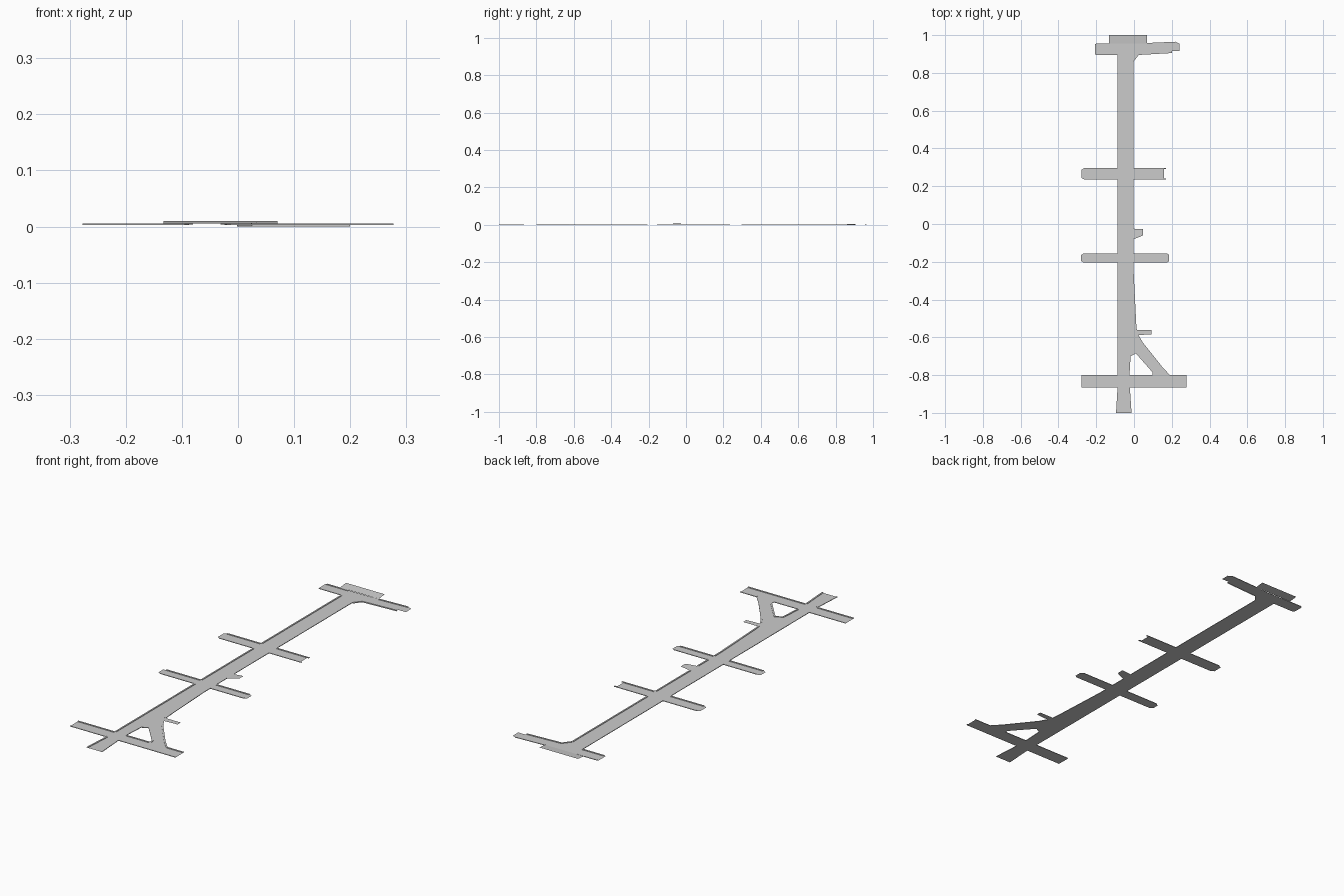
import bpy, bmesh
from mathutils import Vector

if "Cube" in bpy.data.objects:
    bpy.data.objects.remove(bpy.data.objects["Cube"])

Z = 0.0032       # road surface height
TOP = 0.0055     # kerb top height
KERB = 0.007     # kerb width
L, R = -0.087, -0.002   # edges of the long main road


def finish(name, bm):
    me = bpy.data.meshes.new(name)
    bm.to_mesh(me)
    bm.free()
    ob = bpy.data.objects.new(name, me)
    bpy.context.collection.objects.link(ob)
    return ob


def sheet(name, pts):
    """Flat road surface; points are (x, y) or (x, y, z)."""
    bm = bmesh.new()
    vs = [bm.verts.new((p[0], p[1], p[2] if len(p) > 2 else Z)) for p in pts]
    es = [bm.edges.new((vs[i], vs[(i + 1) % len(vs)])) for i in range(len(vs))]
    bmesh.ops.triangle_fill(bm, edges=es, use_beauty=True, normal=(0, 0, 1))
    for f in bm.faces:
        f.normal_update()
        if f.normal.z < 0:
            f.normal_flip()
    return finish(name, bm)


def kerb(name, pts, low=Z - 0.0004, side=1):
    """Raised strip along a road edge, road lying left of the path (side=1)."""
    bm = bmesh.new()
    P = [Vector(p) for p in pts]
    rows = []
    for i, p in enumerate(P):
        d = (P[min(i + 1, len(P) - 1)] - P[max(i - 1, 0)]).normalized()
        q = p + Vector((-d.y, d.x)) * KERB * side
        rows.append([bm.verts.new((p.x, p.y, low)), bm.verts.new((p.x, p.y, TOP)),
                     bm.verts.new((q.x, q.y, TOP)), bm.verts.new((q.x, q.y, Z))])
    for a, b in zip(rows, rows[1:]):
        for k in range(3):
            f = [a[k], b[k], b[k + 1], a[k + 1]]
            bm.faces.new(f if side > 0 else f[::-1])
    return finish(name, bm)


def arm(name, y0, y1, x_in, x_out, ch):
    """Side street with chamfered (or notched) open end and two kerbs."""
    s = 1 if x_out > x_in else -1
    xa = x_out if ch >= 0 else x_out + s * ch
    xb = x_out - s * ch if ch >= 0 else x_out
    e = abs(ch) * 0.6
    sheet(name, [(x_in, y0), (xb, y0), (xa, y0 + e), (xa, y1 - e), (xb, y1), (x_in, y1)])
    kerb(name + "_south_kerb", [(x_in, y0), (xb, y0)], side=s)
    kerb(name + "_north_kerb", [(x_in, y1), (xb, y1)], side=-s)


# Main road, in lower and upper lengths
sheet("main_road", [(L, -0.865), (-0.022, -0.865), (-0.024, -0.80), (-0.018, -0.70),
                    (0.010, -0.685), (0.045, -0.625), (0.024, -0.588), (0.015, -0.56),
                    (0.012, -0.53), (R, -0.25), (R, 0.86), (R, 0.955), (L, 0.955)])
sheet("south_end", [(-0.095, -1), (-0.013, -1), (-0.022, -0.865), (L, -0.865)])
kerb("south_end_west_kerb", [(L, -0.865), (-0.095, -1)])
kerb("south_end_east_kerb", [(-0.013, -1), (-0.022, -0.865)])

# Side streets
streets = [("lower_street", -0.865, -0.80, -0.277, 0.277, 0, 0),
           ("middle_street", -0.205, -0.155, -0.28, 0.185, 0.015, 0.013),
           ("upper_street", 0.235, 0.297, -0.277, 0.17, 0.015, -0.01)]
for n, y0, y1, xl, xr, cl, cr in streets:
    arm(n + "_west", y0, y1, L, xl, cl)
    if n != "lower_street":
        arm(n + "_east", y0, y1, R, xr, cr)
arm("top_street_west", 0.895, 0.955, L, -0.207, 0.007)

# Lower street east half, kerbed only clear of the slip road
sheet("lower_street_east", [(-0.022, -0.865), (0.277, -0.865), (0.277, -0.80), (-0.024, -0.80)])
kerb("lower_east_south_kerb", [(-0.022, -0.865), (0.277, -0.865)])
kerb("lower_east_north_kerb", [(0.277, -0.80), (0.19, -0.80)])
kerb("island_south_kerb", [(0.098, -0.80), (-0.024, -0.80)])

# Diagonal slip road around the triangular island
sheet("slip_road", [(0.010, -0.685), (0.098, -0.785), (0.098, -0.80), (0.19, -0.80),
                    (0.15, -0.757), (0.045, -0.625)])
kerb("slip_outer_kerb", [(0.19, -0.80), (0.15, -0.757), (0.045, -0.625), (0.024, -0.588)])
kerb("island_kerb", [(-0.024, -0.80), (-0.018, -0.70), (0.010, -0.685),
                     (0.098, -0.785), (0.098, -0.80)])

# Short driveways, the second one rising
sheet("lower_driveway", [(0.024, -0.588), (0.092, -0.584), (0.092, -0.56), (0.015, -0.56)])
sheet("rising_driveway", [(R, -0.08), (0.03, -0.068, 0.0065), (0.047, -0.06, 0.008),
                          (0.047, -0.027, 0.008), (R, -0.025)])

# Main road kerbs between the junctions
for i, (a, b) in enumerate([(0.895, 0.297), (0.235, -0.155), (-0.205, -0.80)]):
    kerb(f"west_kerb_{i}", [(L, a), (L, b)])
for i, (a, b) in enumerate([(-0.155, -0.08), (-0.025, 0.235), (0.297, 0.86)]):
    kerb(f"east_kerb_{i}", [(R, a), (R, b)])
kerb("east_taper_kerb", [(0.015, -0.56), (0.012, -0.53), (R, -0.25), (R, -0.205)])

# Top east street with a flared corner, its kerb reaching the ground
sheet("top_street_east", [(R, 0.86), (0.025, 0.895), (0.2, 0.905), (0.2, 0.915),
                          (0.24, 0.915), (0.24, 0.955), (0.22, 0.965), (R, 0.955)])
kerb("top_corner_kerb", [(R, 0.86), (0.025, 0.895), (0.2, 0.905)], low=0)
kerb("top_north_kerb", [(0.22, 0.965), (0.07, 0.958)])

# Ramp at the north end
sheet("north_ramp", [(-0.133, 0.955, 0.005), (0.07, 0.955, 0.005),
                     (0.07, 1.0, 0.010), (-0.133, 1.0, 0.010)])
